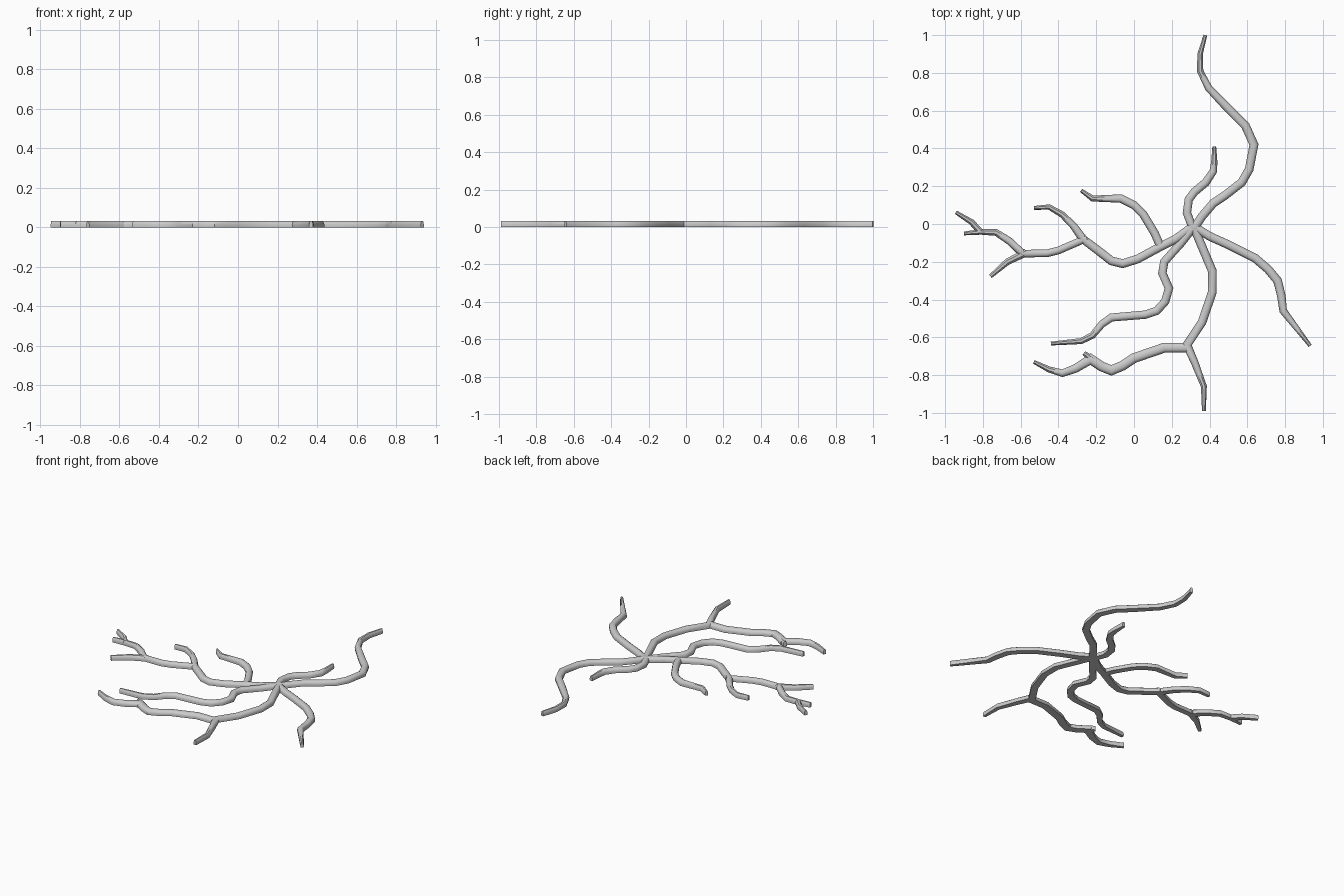
import bpy, bmesh
from mathutils import Vector

if "Cube" in bpy.data.objects:
    bpy.data.objects.remove(bpy.data.objects["Cube"])

HEIGHT = 0.032
# half cross-section: (fraction of half width, fraction of height)
PROFILE = [(-0.95, 0), (-1, 0.4), (-0.8, 0.75), (-0.4, 0.95),
           (0.4, 0.95), (0.8, 0.75), (1, 0.4), (0.95, 0)]


def root(name, pts, w0=0.023, w1=0.010, taper=0.35):
    """Sweep the flat-bottomed profile along a plan path, narrowing near the tip."""
    p = [Vector((x, y, 0)) for x, y in pts]
    n = len(p)
    dist = [0]
    for a, b in zip(p, p[1:]):
        dist.append(dist[-1] + (b - a).length)
    bm = bmesh.new()
    rings = []
    for i in range(n):
        d_in = (p[i] - p[max(i - 1, 0)]).normalized()
        d_out = (p[min(i + 1, n - 1)] - p[i]).normalized()
        d = (d_in + d_out).normalized()
        side = Vector((-d.y, d.x, 0))
        ref = d_out if i == 0 else d_in
        mitre = 1 / max(0.75, d.dot(ref))
        left = (dist[-1] - dist[i]) / dist[-1]
        w = w1 + (w0 - w1) * min(1, left / taper) ** 0.8
        rings.append([bm.verts.new(p[i] + side * (u * w * mitre) + Vector((0, 0, h * HEIGHT / 0.95)))
                      for u, h in PROFILE])
    m = len(PROFILE)
    for a, b in zip(rings, rings[1:]):
        for j in range(m):
            k = (j + 1) % m
            bm.faces.new((a[j], a[k], b[k], b[j]))
    bm.faces.new(rings[0])
    bm.faces.new(rings[-1][::-1])
    bmesh.ops.recalc_face_normals(bm, faces=bm.faces)
    me = bpy.data.meshes.new(name)
    bm.to_mesh(me)
    bm.free()
    ob = bpy.data.objects.new(name, me)
    bpy.context.collection.objects.link(ob)
    bpy.ops.object.select_all(action='DESELECT')
    ob.select_set(True)
    bpy.context.view_layer.objects.active = ob
    bpy.ops.object.shade_smooth_by_angle(angle=0.7)
    return ob


# roots leaving the centre
root("back_root", [(.32, -.02), (.36, .04), (.42, .11), (.48, .15), (.57, .22), (.61, .29),
                   (.635, .42), (.59, .52), (.5, .61), (.395, .72), (.35, .81), (.35, .9), (.378, 1)])
root("short_back_root", [(.31, -.02), (.28, .06), (.29, .13), (.32, .17), (.38, .22),
                         (.42, .28), (.425, .33), (.425, .41)], 0.022)
root("right_root", [(.31, -.01), (.4, -.065), (.5, -.11), (.64, -.18), (.71, -.24),
                    (.76, -.3), (.78, -.38), (.79, -.46), (.933, -.645)])
root("front_root", [(.31, 0), (.36, -.12), (.415, -.25), (.415, -.36), (.36, -.52), (.28, -.64),
                    (.32, -.73), (.37, -.86), (.37, -.99)])
root("front_left_root", [(.32, -.01), (.25, -.1), (.16, -.2), (.15, -.26), (.185, -.34), (.165, -.41),
                         (.12, -.46), (.06, -.48), (-.12, -.495), (-.17, -.53), (-.22, -.59),
                         (-.28, -.62), (-.44, -.633)], 0.022)
root("left_root", [(.33, 0), (.22, -.08), (.14, -.12), (.02, -.185), (-.06, -.21), (-.12, -.195),
                   (-.19, -.14), (-.27, -.08), (-.32, -.01), (-.38, .05), (-.45, .09), (-.53, .085)])

# side branches
root("front_branch", [(.29, -.655), (.16, -.655), (0, -.71), (-.06, -.75), (-.12, -.775), (-.17, -.755),
                      (-.23, -.715), (-.31, -.765), (-.38, -.79), (-.45, -.77), (-.53, -.73)], 0.026)
root("front_twig", [(-.21, -.725), (-.265, -.683)], 0.02, 0.012)
root("left_upper_branch", [(.14, -.12), (.11, -.05), (.05, .05), (0, .1), (-.07, .135),
                           (-.22, .135), (-.28, .178)], 0.022)
root("left_outer_branch", [(-.25, -.075), (-.4, -.14), (-.46, -.155), (-.59, -.157), (-.66, -.09),
                           (-.73, -.045), (-.81, -.042), (-.9, -.05)], 0.02)
root("outer_lower_twig", [(-.57, -.15), (-.67, -.2), (-.76, -.277)], 0.021, 0.011, 0.9)
root("outer_upper_twig", [(-.81, -.045), (-.86, .01), (-.943, .062)], 0.018, 0.010, 0.9)
